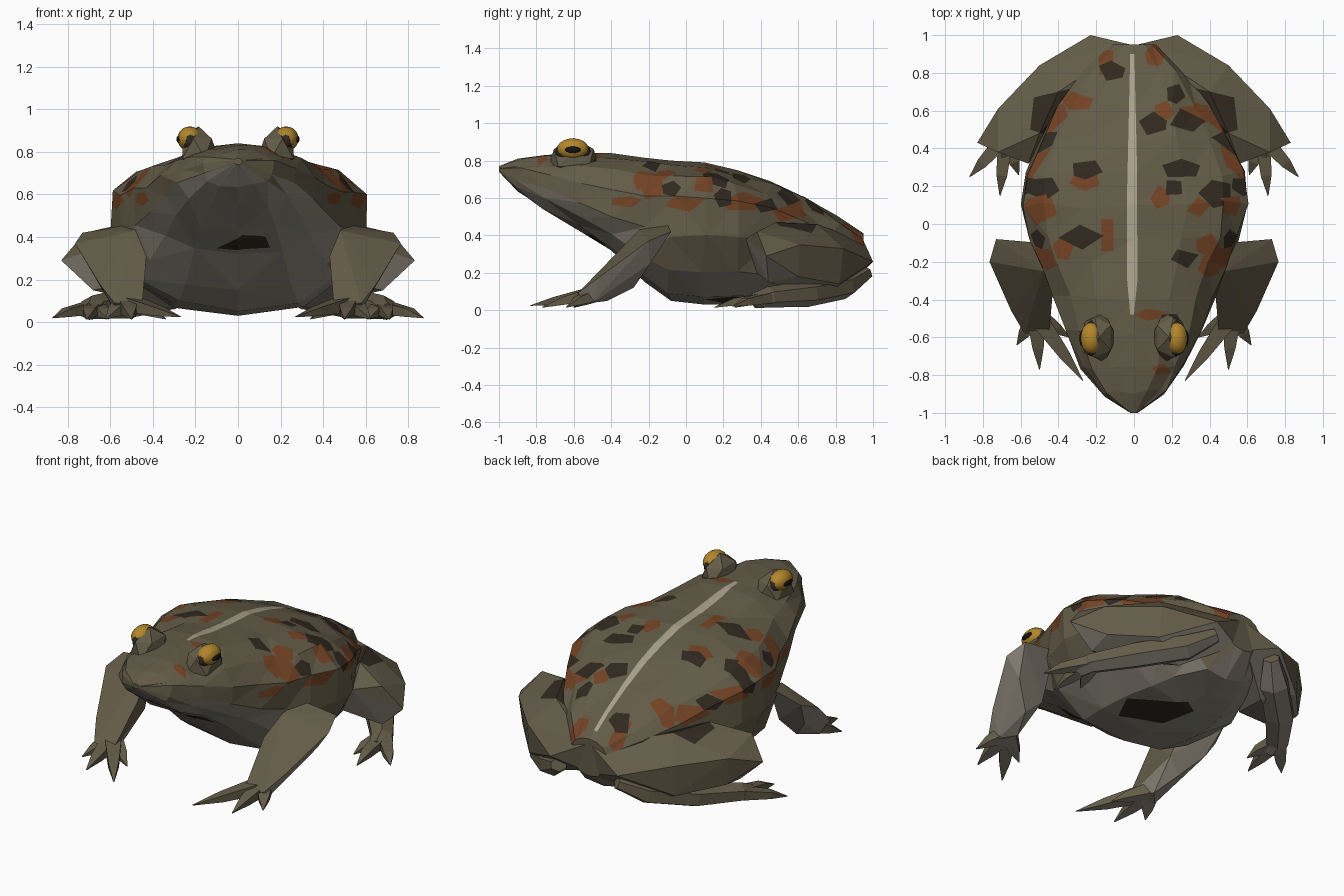
import bpy, bmesh, math, random
from mathutils import Vector

if "Cube" in bpy.data.objects:
    bpy.data.objects.remove(bpy.data.objects["Cube"])

random.seed(4)
COLOURS = [("olive skin", (0.125, 0.106, 0.064)), ("pale belly", (0.26, 0.235, 0.19)),
           ("dark spot", (0.030, 0.022, 0.014)), ("rust spot", (0.17, 0.055, 0.018)),
           ("cream stripe", (0.40, 0.35, 0.26)), ("gold eye", (0.45, 0.24, 0.025)),
           ("black pupil", (0.008, 0.007, 0.006))]
MATS = []
for name, c in COLOURS:
    m = bpy.data.materials.new(name)
    m.diffuse_color = (*c, 1)
    m.use_nodes = True
    m.node_tree.nodes["Principled BSDF"].inputs["Base Color"].default_value = m.diffuse_color
    MATS.append(m)
OLIVE, BELLY, DARK, RUST, CREAM, GOLD, BLACK = range(7)


def finish(bm, name, smooth=False):
    me = bpy.data.meshes.new(name)
    bm.to_mesh(me)
    bm.free()
    for m in MATS:
        me.materials.append(m)
    me.polygons.foreach_set("use_smooth", [smooth] * len(me.polygons))
    ob = bpy.data.objects.new(name, me)
    bpy.context.collection.objects.link(ob)


def clean(bm, under=-0.4):
    """Flat triangles with a pale underside."""
    bmesh.ops.recalc_face_normals(bm, faces=bm.faces)
    bmesh.ops.triangulate(bm, faces=bm.faces)
    bm.normal_update()
    for f in bm.faces:
        f.material_index = BELLY if f.normal.z < under else OLIVE


def loft(bm, rings):
    rows = [[bm.verts.new(p) for p in r] for r in rings]
    n = len(rows[0])
    for a, b in zip(rows, rows[1:]):
        for i in range(n):
            j = (i + 1) % n
            bm.faces.new((a[i], a[j], b[j], b[i]))
    bm.faces.new(rows[0])
    bm.faces.new(rows[-1])


def tube(bm, pts, sides=6, flat=1.0):
    """Tapered limb through (x, y, z, radius) points."""
    ps = [Vector(p[:3]) for p in pts]
    rings = []
    for i, p in enumerate(ps):
        t = (ps[min(i + 1, len(ps) - 1)] - ps[max(i - 1, 0)]).normalized()
        u = t.cross(Vector((0, 0, 1))).normalized()
        v = u.cross(t)
        r = pts[i][3]
        rings.append([p + u * r * math.cos(a) + v * r * flat * math.sin(a)
                      for a in (math.tau * (k + 0.5) / sides for k in range(sides))])
    loft(bm, rings)


def hull(bm, pts):
    for p in pts:
        bm.verts.new(p)
    bmesh.ops.convex_hull(bm, input=bm.verts)
    bmesh.ops.delete(bm, geom=[v for v in bm.verts if not v.link_faces], context='VERTS')


def cut_spot(bm, poly, mat, axis, sign):
    """Cut a convex outline into the faces turned towards an axis, and colour it."""
    a, b = (0, 1) if axis == 2 else (1, 2)
    lo = [min(p[k] for p in poly) for k in (0, 1)]
    hi = [max(p[k] for p in poly) for k in (0, 1)]
    cx, cy = sum(p[0] for p in poly) / len(poly), sum(p[1] for p in poly) / len(poly)

    def near():
        out = []
        for f in bm.faces:
            if f.normal[axis] * sign < 0.12:
                continue
            us, vs = [v.co[a] for v in f.verts], [v.co[b] for v in f.verts]
            if max(us) > lo[0] and min(us) < hi[0] and max(vs) > lo[1] and min(vs) < hi[1]:
                out.append(f)
        return out

    planes = []
    for p, q in zip(poly, poly[1:] + poly[:1]):
        no, co, mid = Vector((0, 0, 0)), Vector((0, 0, 0)), Vector((0, 0, 0))
        no[a], no[b] = q[1] - p[1], p[0] - q[0]
        co[a], co[b] = p
        mid[a], mid[b] = cx, cy
        if (mid - co).dot(no) > 0:
            no = -no
        planes.append((co, no.normalized()))
        fs = near()
        geom = list({e for f in fs for e in f.edges} | {v for f in fs for v in f.verts}) + fs
        bmesh.ops.bisect_plane(bm, geom=geom, dist=1e-5, plane_co=co, plane_no=no.normalized())
        bm.normal_update()
    for f in near():
        c = f.calc_center_median()
        if all((c - co).dot(no) < 0 for co, no in planes):
            f.material_index = mat


def blob(x, y, rx, ry):
    """Irregular convex outline."""
    n, turn = random.choice((4, 5, 5)), random.random() * 6
    return [(x + 1.1 * rx * math.cos(t), y + 1.1 * ry * math.sin(t)) for t in
            (turn + math.tau * (k + random.uniform(-0.2, 0.2)) / n for k in range(n))]


# Body and head: y, half width, top, widest height, bottom
STATIONS = [(-1.0, .02, .77, .755, .74), (-.9, .17, .81, .73, .635), (-.75, .28, .83, .69, .54),
            (-.58, .36, .84, .64, .43), (-.4, .43, .84, .58, .32), (-.22, .5, .815, .56, .15),
            (-.08, .57, .8, .54, .05), (.1, .61, .79, .55, .03), (.27, .59, .75, .53, .03),
            (.45, .51, .69, .49, .03), (.62, .42, .61, .45, .04), (.8, .28, .51, .38, .06),
            (.95, .12, .41, .32, .18)]
bm = bmesh.new()
rings = []
for y, w, zt, zm, zb in STATIONS:
    ring = []
    for k in range(14):
        t = math.tau * k / 14 + math.pi / 2
        c, s = math.cos(t), math.sin(t)
        e = 0.95 if s > 0 else 0.85
        x = math.copysign(abs(c) ** e, c) * w
        z = zm + math.copysign(abs(s) ** e, s) * ((zt - zm) if s > 0 else (zm - zb))
        j = 0.012 if -0.95 < y < 0.9 and k not in (0, 7) else 0
        ring.append((x + random.uniform(-j, j), y + random.uniform(-j, j) * 2,
                     z + random.uniform(-j, j)))
    rings.append(ring)
loft(bm, rings)
clean(bm, -0.3)
# Flanks behind the arms stay olive
for f in bm.faces:
    if f.calc_center_median().y > -0.15 and f.normal.z > -0.6:
        f.material_index = OLIVE

# Rust first, dark over it: x, y, half sizes
for spot in [(-.3, .65, .08, .05), (-.15, .86, .05, .08), (.11, .9, .05, .07), (.32, .58, .1, .06),
             (-.26, .23, .08, .05), (-.14, -.06, .04, .11), (-.5, .08, .09, .08), (.14, .14, .05, .06),
             (.34, .09, .06, .05), (.39, -.11, .06, .06), (.4, -.23, .06, .05), (.09, -.48, .08, .03),
             (.16, -.58, .06, .04), (.15, -.77, .05, .03), (-.37, -.13, .06, .06), (.16, .6, .05, .05)]:
    cut_spot(bm, blob(*spot), RUST, 2, 1)
for spot in [(-.12, .81, .07, .05), (.22, .69, .05, .05), (.28, .55, .09, .06), (.1, .53, .07, .06),
             (.25, .29, .1, .05), (.21, .19, .05, .05), (.44, .16, .09, .07), (.27, -.18, .07, .05),
             (-.25, .29, .08, .05), (-.48, .19, .08, .06), (-.28, -.07, .11, .06),
             (.19, -.5, .05, .03)]:
    cut_spot(bm, blob(*spot), DARK, 2, 1)
# Flank spots: y, height, half sizes
for s in (1, -1):
    for spot in [(-.18, .66, .06, .07), (-.32, .58, .08, .03), (0, .57, .11, .04), (.1, .67, .06, .05),
                 (.3, .58, .11, .05), (.55, .52, .09, .05)]:
        cut_spot(bm, blob(*spot), RUST, 0, s)
    for spot in [(-.08, .65, .05, .04), (.2, .6, .05, .05), (.43, .56, .06, .04)]:
        cut_spot(bm, blob(*spot), DARK, 0, s)
# Chest and belly patches, then the back stripe
cut_spot(bm, [(-.1, -.43), (.02, -.54), (.13, -.5), (.15, -.43)], DARK, 2, -1)
cut_spot(bm, [(.2, .1), (.27, .26), (.02, .5), (-.07, .44), (-.02, .24)], DARK, 2, -1)
cut_spot(bm, [(-.02, -.48), (.0, -.48), (.018, -.3), (.016, .3), (.002, .9), (-.02, .9), (-.036, .2),
              (-.036, -.3)], CREAM, 2, 1)
finish(bm, "body")

HAUNCH = [(.02, .95, .37), (.04, .94, .2), (.23, 1.0, .26), (.5, .84, .33), (.5, .82, .14),
          (.72, .61, .35), (.7, .6, .18), (.83, .43, .29), (.72, .38, .42), (.56, .32, .38),
          (.5, .48, .47), (.4, .7, .46), (.68, .44, .15), (.45, .38, .2), (.3, .75, .06)]
ARM = [(.73, -.08, .42), (.765, -.2, .37), (.5, -.1, .46), (.48, -.25, .43), (.43, -.36, .31),
       (.68, -.19, .25), (.65, -.46, .18), (.58, -.58, .09), (.45, -.58, .08), (.47, -.24, .2),
       (.56, -.28, .12), (.5, -.42, .05), (.57, -.5, .04)]
for s, side in ((1, "right"), (-1, "left")):
    def mx(pts):
        return [(p[0] * s, *p[1:]) for p in pts]

    # Folded hind leg
    bm = bmesh.new()
    hull(bm, mx(HAUNCH))
    clean(bm, -0.25)
    cut_spot(bm, mx([(.28, .73), (.53, .67), (.55, .5), (.46, .47), (.4, .53)]), DARK, 2, 1)
    finish(bm, side + "_hind_leg")

    # Long hind foot and toes
    bm = bmesh.new()
    tube(bm, mx([(.2, .96, .2, .05), (.32, .84, .13, .09), (.52, .65, .09, .09), (.68, .44, .07, .07),
                 (.7, .36, .05, .05)]), 6, 0.8)
    for tip in [(.87, .25, .02), (.71, .15, .015), (.61, .26, .015)]:
        tube(bm, mx([(.68, .46, .07, .06), (.35 * .68 + .65 * tip[0], .35 * .46 + .65 * tip[1], .045, .04),
                     (*tip, .003)]), 4, 0.7)
    clean(bm)
    finish(bm, side + "_hind_foot")

    # Bent front leg
    bm = bmesh.new()
    hull(bm, mx(ARM))
    clean(bm, -0.25)
    finish(bm, side + "_front_leg")

    # Front foot and toes
    bm = bmesh.new()
    for tip in [(.27, -.83, .025), (.5, -.77, .015), (.62, -.64, .015), (.34, -.6, .015)]:
        tube(bm, mx([(.52, -.48, .09, .07), (.4 * .52 + .6 * tip[0], -.4 * .48 + .6 * tip[1], .05, .042),
                     (*tip, .003)]), 4, 0.7)
    clean(bm)
    finish(bm, side + "_front_foot")

    # Brow mound
    bm = bmesh.new()
    bmesh.ops.create_icosphere(bm, subdivisions=1, radius=1)
    for v in bm.verts:
        wide = 1.25 if v.co.z < 0.3 else 1
        v.co = Vector((s * (.185 + v.co.x * .085 * wide), -.6 + v.co.y * .125 * wide, .815 + v.co.z * .105))
    clean(bm, -2)
    finish(bm, side + "_brow")

    # Eyeball with a dark rim and a lens-shaped pupil
    def eye_part(name, centre, size, mat):
        bm = bmesh.new()
        bmesh.ops.create_uvsphere(bm, u_segments=16, v_segments=10, radius=1)
        for v in bm.verts:
            c = v.co
            v.co = Vector((s * (centre[0] + c.x * size[0]), centre[1] + c.y * size[1],
                           centre[2] + c.z * size[2]))
        bmesh.ops.recalc_face_normals(bm, faces=bm.faces)
        for f in bm.faces:
            f.material_index = mat
        finish(bm, side + name, True)

    eye_part("_eye_rim", (.225, -.605, .85), (.04, .094, .06), DARK)
    eye_part("_eye", (.226, -.605, .861), (.058, .085, .058), GOLD)
    eye_part("_pupil", (.277, -.605, .858), (.012, .042, .018), BLACK)
